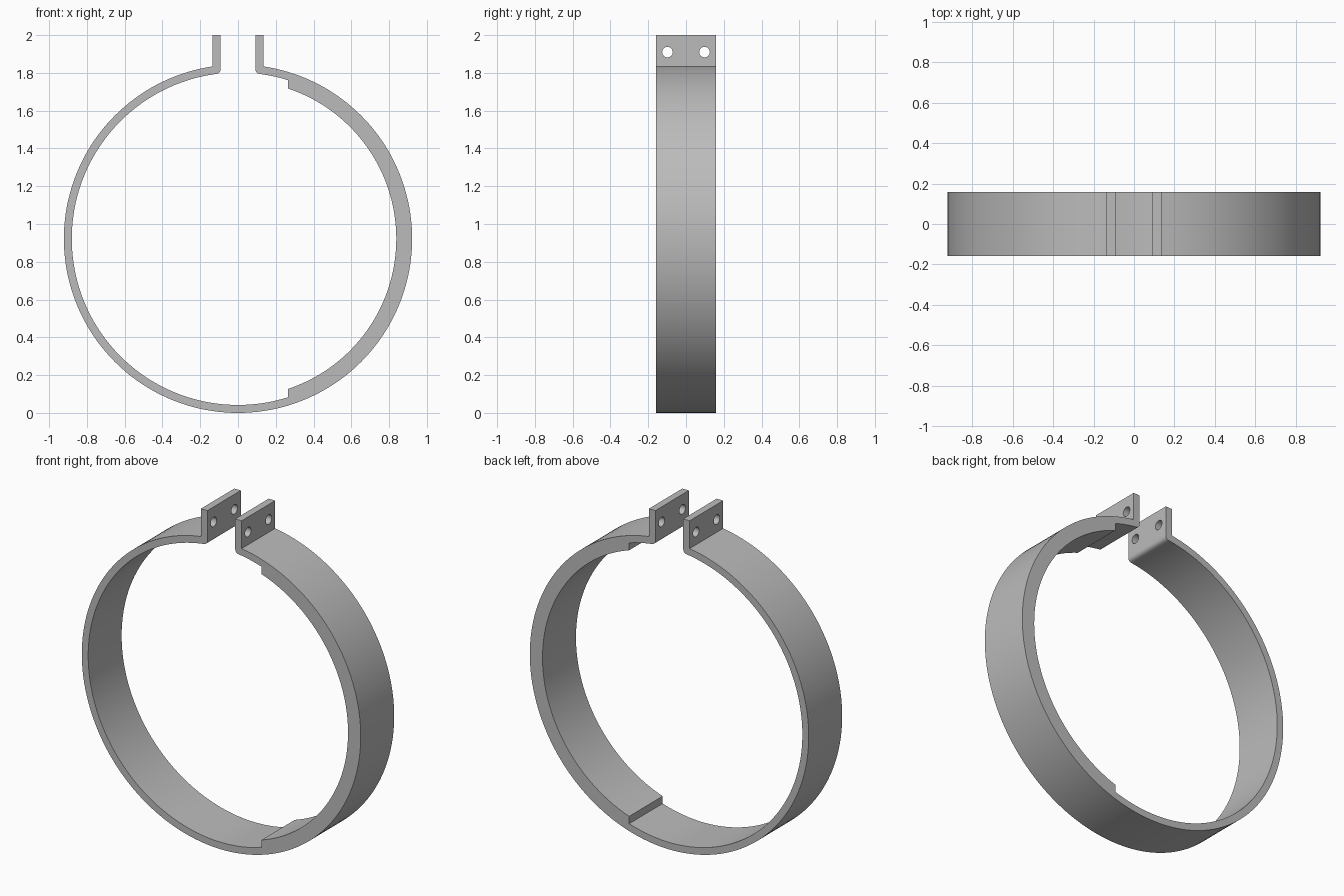
import bpy
import bmesh
from math import acos, cos, sin, pi

if "Cube" in bpy.data.objects:
    bpy.data.objects.remove(bpy.data.objects["Cube"], do_unlink=True)

# Main dimensions
R_OUT, R_IN, R_PAD = 0.922, 0.88, 0.838
CZ = R_OUT
HALF_W = 0.158
TAB_IN, TAB_OUT, TOP = 0.092, 0.135, 2.0
PAD_X = 0.265
FILLET = 0.025

metal = bpy.data.materials.new("grey metal")
metal.use_nodes = True
colour = (0.5, 0.5, 0.5, 1)
metal.diffuse_color = colour
metal.node_tree.nodes["Principled BSDF"].inputs["Base Color"].default_value = colour


def arc(r, start, end, n):
    """Points on a circle about the band centre, in (x, z)."""
    steps = [start + (end - start) * i / n for i in range(n + 1)]
    return [(r * cos(a), CZ + r * sin(a)) for a in steps]


def angle_at(r, x):
    return acos(x / r)


def rounded_corner(n=6):
    """Rounded heel where the band's inside turns up into the right tab."""
    a = arc(R_IN, angle_at(R_IN, TAB_IN + FILLET), 0, 1)[0]
    b = arc(R_IN, angle_at(R_IN, TAB_IN), 0, 1)[0]
    c = (TAB_IN, b[1] + FILLET)
    return [tuple((1 - t) ** 2 * p + 2 * t * (1 - t) * q + t * t * s
                  for p, q, s in zip(a, b, c))
            for t in [i / n for i in range(n + 1)]]


# Outline: outer arc, left tab, thin inner arc, thick pad, right tab
a_out = angle_at(R_OUT, TAB_OUT)
a_in = angle_at(R_IN, TAB_IN + FILLET)
a_step = angle_at(R_IN, PAD_X)
a_pad = angle_at(R_PAD, PAD_X)
heel = rounded_corner()

outline = [(TAB_OUT, TOP)]
outline += arc(R_OUT, a_out, a_out - pi - 2 * a_out, 160)
outline += [(-TAB_OUT, TOP), (-TAB_IN, TOP)]
outline += [(-x, z) for x, z in reversed(heel)]
outline += arc(R_IN, pi - a_in, 2 * pi - a_step, 100)[1:]
outline += arc(R_PAD, -a_pad, a_pad, 80)
outline += arc(R_IN, a_step, a_in, 8)[:-1]
outline += heel
outline += [(TAB_IN, TOP)]

# Extrude the outline across the band's width
bm = bmesh.new()
face = bm.faces.new([bm.verts.new((x, -HALF_W, z)) for x, z in outline])
ext = bmesh.ops.extrude_face_region(bm, geom=[face])
moved = [v for v in ext["geom"] if isinstance(v, bmesh.types.BMVert)]
bmesh.ops.translate(bm, verts=moved, vec=(0, 2 * HALF_W, 0))
bmesh.ops.recalc_face_normals(bm, faces=bm.faces)
mesh = bpy.data.meshes.new("clamp_band")
bm.to_mesh(mesh)
bm.free()
mesh.materials.append(metal)
band = bpy.data.objects.new("clamp_band", mesh)
bpy.context.collection.objects.link(band)

# Bolt holes through both tabs
for y in (-0.098, 0.098):
    bpy.ops.mesh.primitive_cylinder_add(vertices=32, radius=0.028, depth=0.6,
                                        location=(0, y, 1.91), rotation=(0, pi / 2, 0))
    cutter = bpy.context.object
    cutter.name = "bolt_hole_cutter"
    cutter.hide_render = True
    cutter.data.materials.append(metal)
    bpy.context.view_layer.objects.active = band
    mod = band.modifiers.new("bolt_hole", "BOOLEAN")
    mod.operation = "DIFFERENCE"
    mod.solver = "EXACT"
    mod.object = cutter
    bpy.ops.object.modifier_apply(modifier=mod.name)
    bpy.data.objects.remove(cutter, do_unlink=True)

# Smooth arcs, sharp edges
bpy.ops.object.select_all(action="DESELECT")
band.select_set(True)
bpy.context.view_layer.objects.active = band
bpy.ops.object.shade_smooth_by_angle(angle=pi / 6)
